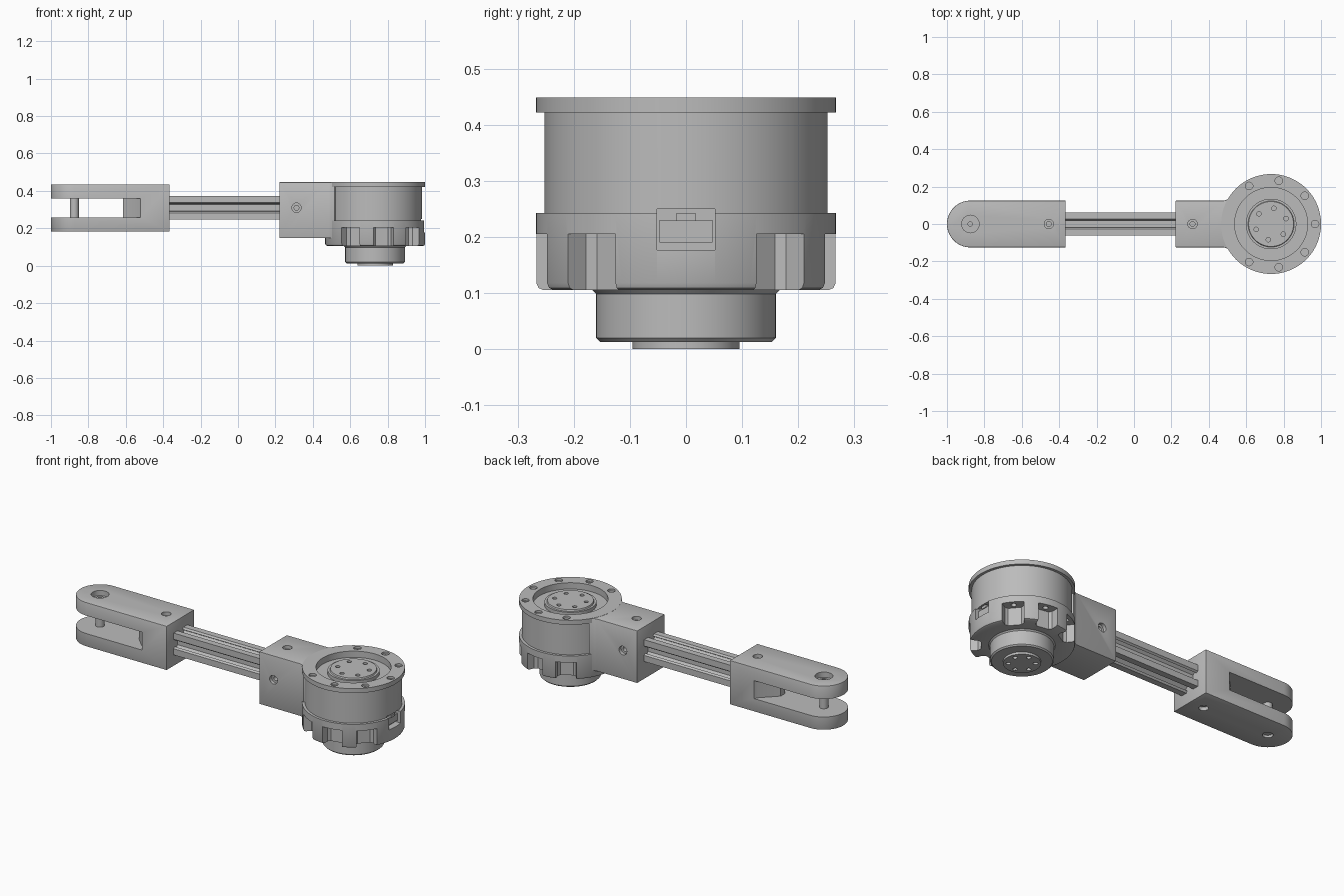
import bpy, bmesh, math
from mathutils import Vector, Matrix

cube = bpy.data.objects.get("Cube")
if cube:
    bpy.data.objects.remove(cube, do_unlink=True)

grey = bpy.data.materials.new("machined_grey")
grey.use_nodes = True
grey.diffuse_color = (0.5, 0.5, 0.5, 1)
grey.node_tree.nodes["Principled BSDF"].inputs["Base Color"].default_value = (0.5, 0.5, 0.5, 1)

parts = []
UP, DOWN = Vector((0, 0, 1)), Vector((0, 0, -1))
FRONT, BACK = Vector((0, -1, 0)), Vector((0, 1, 0))
MX = 0.733                       # motor axis
RAIL_Z = 0.31


def finish(bm, name):
    bmesh.ops.remove_doubles(bm, verts=bm.verts, dist=1e-5)
    bmesh.ops.recalc_face_normals(bm, faces=bm.faces)
    mesh = bpy.data.meshes.new(name)
    bm.to_mesh(mesh)
    bm.free()
    mesh.materials.append(grey)
    obj = bpy.data.objects.new(name, mesh)
    bpy.context.collection.objects.link(obj)
    return obj


def lathe(name, profile, center=(0, 0, 0), axis=UP, segs=96):
    """Spin (radius, height) points around an axis through center."""
    bm = bmesh.new()
    verts = [bm.verts.new((r, 0, z)) for r, z in profile]
    edges = [bm.edges.new(pair) for pair in zip(verts, verts[1:])]
    bmesh.ops.spin(bm, geom=verts + edges, cent=(0, 0, 0), axis=(0, 0, 1),
                   angle=math.tau, steps=segs, use_duplicate=False)
    turn = axis.to_track_quat('Z', 'Y').to_matrix().to_4x4()
    bm.transform(Matrix.Translation(center) @ turn)
    return finish(bm, name)


def prism(name, outline, lo, hi, matrix=None):
    """Extrude a flat outline from height lo to hi."""
    bm = bmesh.new()
    face = bm.faces.new([bm.verts.new((x, y, lo)) for x, y in outline])
    new = bmesh.ops.extrude_face_region(bm, geom=[face])["geom"]
    bmesh.ops.translate(bm, vec=(0, 0, hi - lo),
                        verts=[g for g in new if isinstance(g, bmesh.types.BMVert)])
    if matrix:
        bm.transform(matrix)
    return finish(bm, name)


def mirror_y(half):
    return half + [(x, -y) for x, y in reversed(half)]


def hole(center, axis, r=0.025, depth=0.02, inner=0.013, inner_depth=0.05):
    """Counterbored hole cutter sinking in from a surface with outward axis."""
    return lathe("hole_cutter", [(0, 0.01), (r, 0.01), (r, -depth), (inner, -depth),
                                 (inner, -inner_depth), (0, -inner_depth)],
                 center, axis, 24)


def bake(obj):
    graph = bpy.context.evaluated_depsgraph_get()
    mesh = bpy.data.meshes.new_from_object(obj.evaluated_get(graph))
    obj.modifiers.clear()
    obj.data = mesh


def carve(obj, cutters, bevel=0.0):
    if bevel:
        mod = obj.modifiers.new("soft_edges", 'BEVEL')
        mod.width = bevel
        mod.segments = 2
        mod.angle_limit = math.radians(40)
    for c in cutters:
        mod = obj.modifiers.new("cut", 'BOOLEAN')
        mod.object = c
        mod.operation = 'DIFFERENCE'
        mod.solver = 'EXACT'
    bake(obj)
    for c in cutters:
        bpy.data.objects.remove(c, do_unlink=True)
    parts.append(obj)


def around(radius, degrees):
    a = math.radians(degrees)
    return MX + radius * math.cos(a), radius * math.sin(a)


# Fork: round-ended block, slotted, with a blunt wedge at the slot's root
arc = [(-0.875 - 0.125 * math.sin(a), 0.125 * math.cos(a))
       for a in [math.pi * i / 32 for i in range(33)]]
fork = prism("fork", [(-0.365, 0.125)] + arc + [(-0.365, -0.125)], 0.183, 0.435)
slot = prism("slot_cutter", mirror_y([(-1.1, 0.2), (-0.52, 0.2), (-0.52, 0.125),
                                      (-0.53, 0.105), (-0.615, 0.02)]), 0.257, 0.36)
carve(fork, [slot,
             hole((-0.455, 0, 0.435), UP), hole((-0.455, 0, 0.183), DOWN),
             hole((-0.875, 0, 0.435), UP, 0.047, 0.03, 0.02, 0.04),
             hole((-0.875, 0, 0.183), DOWN, 0.027, 0.015, 0.02, 0.02)], 0.003)

# Pivot pin with a socket in its top
parts.append(lathe("pivot_pin", [(0, 0.395), (0.012, 0.395), (0.012, 0.412), (0.024, 0.412),
                                 (0.024, 0.195), (0, 0.195)], (-0.875, 0, 0), UP, 32))

# Slotted rail: one quarter of the section, turned four times
quarter = [(0.0625, 0.0625), (0.027, 0.0625), (0.019, 0.052), (0.034, 0.05),
           (0.034, 0.042), (0.018, 0.026), (-0.018, 0.026), (-0.034, 0.042),
           (-0.034, 0.05), (-0.019, 0.052), (-0.027, 0.0625)]
section = []
for k in range(4):
    c, s = [(1, 0), (0, 1), (-1, 0), (0, -1)][k]
    section += [(c * x - s * y, s * x + c * y) for x, y in quarter]
lay = Matrix.Translation((0, 0, RAIL_Z)) @ Matrix.Rotation(math.pi / 2, 4, 'Y')
parts.append(prism("rail", section, -0.4, 0.26, lay))

# Clamp block flaring into the motor housing
clamp = prism("clamp_block", mirror_y([(0.222, 0.125), (0.48, 0.125), (0.497, 0.13),
                                       (0.515, 0.145), (0.53, 0.125)]), 0.147, 0.447)
carve(clamp, [hole((0.313, 0, 0.447), UP), hole((0.313, -0.125, RAIL_Z), FRONT),
              hole((0.313, 0.125, RAIL_Z), BACK)], 0.003)

# Motor housing: turned body with top recess, flange, skirt and lower cap
housing = lathe("motor_housing", [
    (0, 0.44), (0.12, 0.44), (0.123, 0.432), (0.135, 0.432), (0.135, 0.412),
    (0.195, 0.412), (0.195, 0.448), (0.267, 0.448), (0.267, 0.422), (0.252, 0.422),
    (0.252, 0.243), (0.267, 0.243), (0.267, 0.118), (0.263, 0.109), (0.254, 0.105),
    (0.167, 0.105), (0.16, 0.098), (0.16, 0.02), (0.153, 0.013), (0.095, 0.013),
    (0.095, 0), (0, 0)], (MX, 0, 0), UP, 128)
cutters = []
# Skirt notches with bolt holes above them
for deg in (-120, -80, -40, 40, 80, 120):
    place = Matrix.Translation((MX, 0, 0)) @ Matrix.Rotation(math.radians(deg), 4, 'Z')
    cutters.append(prism("notch_cutter", mirror_y([(0.3, 0.062), (0.22, 0.048),
                                                   (0.206, 0.034)]), 0.05, 0.205, place))
    cutters.append(hole((*around(0.235, deg), 0.205), DOWN, 0.014, 0.02, 0.008, 0.025))
# Flange bolts
for deg in range(-120, 121, 40):
    cutters.append(hole((*around(0.235, deg), 0.448), UP, 0.02, 0.012, 0.01, 0.02))
# Output bolt circles on both faces
for k in range(6):
    cutters.append(hole((*around(0.085, 20 + 60 * k), 0.44), UP, 0.012, 0.015, 0.006, 0.02))
    cutters.append(hole((*around(0.068, 20 + 60 * k), 0), DOWN, 0.012, 0.015, 0.006, 0.02))
# Cable socket pocket
cutters.append(prism("socket_cutter", mirror_y([(MX + 0.23, 0.052), (1.1, 0.052)]), 0.177, 0.25))
carve(housing, cutters)

# Cable socket: plug body with a key tab
parts.append(prism("socket_plug", mirror_y([(MX + 0.22, 0.047), (MX + 0.245, 0.047)]), 0.19, 0.23))
parts.append(prism("socket_key", mirror_y([(MX + 0.22, 0.017), (MX + 0.25, 0.017)]), 0.228, 0.243))

# Smooth curved faces, keep edges crisp
bpy.ops.object.select_all(action='DESELECT')
for obj in parts:
    obj.select_set(True)
bpy.context.view_layer.objects.active = parts[0]
bpy.ops.object.shade_smooth_by_angle(angle=math.radians(30))
